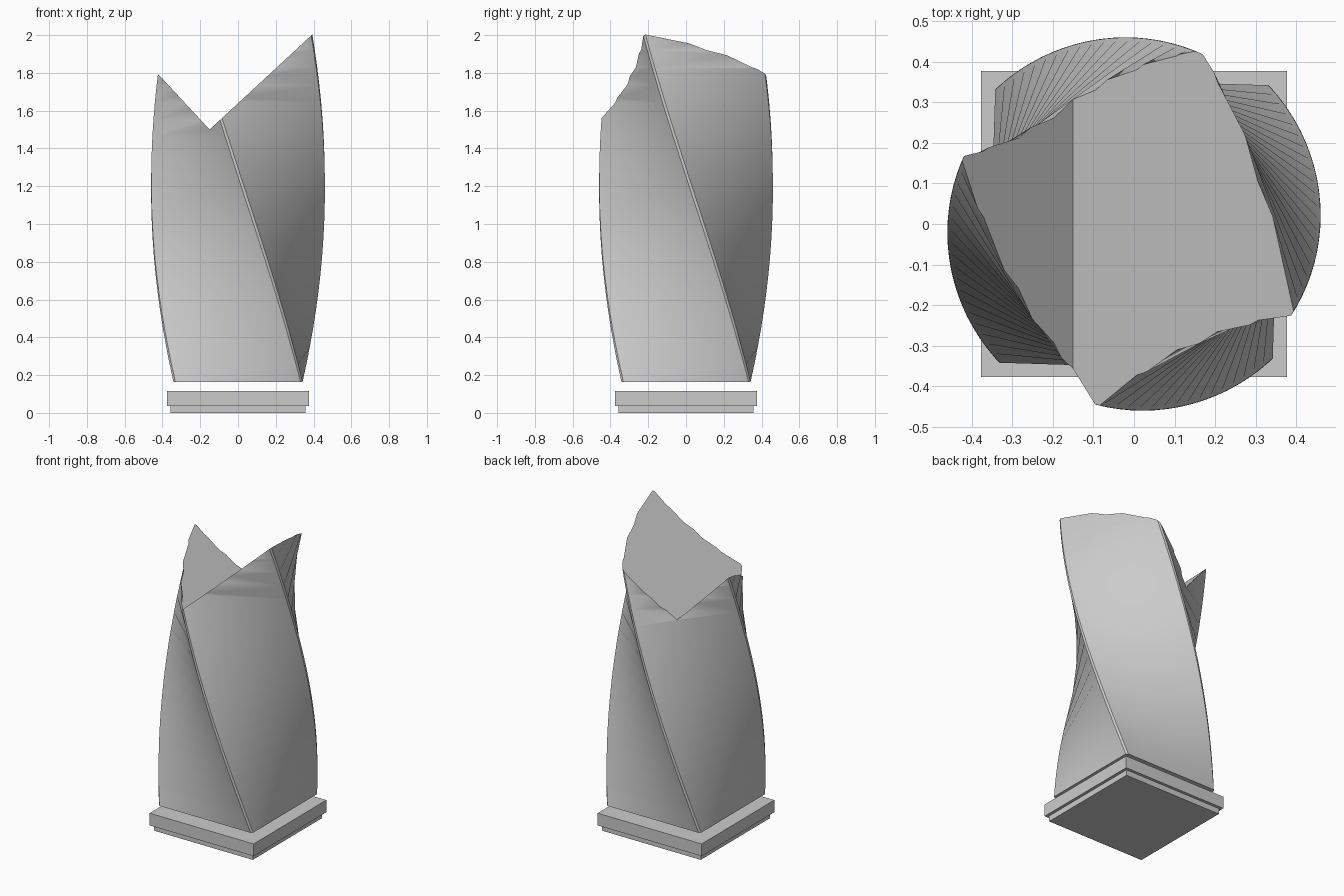
import bpy, bmesh, math
from mathutils import Vector, Matrix

cube = bpy.data.objects.get("Cube")
if cube:
    bpy.data.objects.remove(cube, do_unlink=True)

stone = bpy.data.materials.new("pale grey stone")
stone.use_nodes = True
stone.diffuse_color = (0.6, 0.6, 0.6, 1)
stone.node_tree.nodes["Principled BSDF"].inputs["Base Color"].default_value = (0.6, 0.6, 0.6, 1)


def add_object(name, bm):
    bmesh.ops.recalc_face_normals(bm, faces=bm.faces)
    mesh = bpy.data.meshes.new(name)
    bm.to_mesh(mesh)
    bm.free()
    mesh.materials.append(stone)
    obj = bpy.data.objects.new(name, mesh)
    bpy.context.collection.objects.link(obj)
    return obj


def slab(name, half, bottom, top):
    bm = bmesh.new()
    bmesh.ops.create_cube(bm, size=1)
    bmesh.ops.scale(bm, vec=(2 * half, 2 * half, top - bottom), verts=bm.verts)
    bmesh.ops.translate(bm, vec=(0, 0, (bottom + top) / 2), verts=bm.verts)
    return add_object(name, bm)


# Stepped square base
slab("base_foot", 0.358, 0, 0.037)
slab("base_slab", 0.377, 0.037, 0.117)

# Twisted, slightly tapered square tower with chamfered corners
BOTTOM, HEIGHT, LAYERS = 0.164, 2.22, 24
HALF, CHAMFER = 0.342, 0.011
outline = []
for quarter in range(4):
    turn = Matrix.Rotation(quarter * math.pi / 2, 3, 'Z')
    outline.append(turn @ Vector((HALF, HALF - CHAMFER, 0)))
    outline.append(turn @ Vector((HALF - CHAMFER, HALF, 0)))

bm = bmesh.new()
rings = []
for k in range(LAYERS + 1):
    t = k / LAYERS
    twist = Matrix.Rotation(-t * math.pi / 2, 3, 'Z')
    lift = Vector((0, 0, BOTTOM + HEIGHT * t))
    rings.append([bm.verts.new(twist @ p * (1 - 0.07 * t) + lift) for p in outline])
for low, high in zip(rings, rings[1:]):
    for i in range(len(outline)):
        j = (i + 1) % len(outline)
        bm.faces.new((low[i], low[j], high[j]))
        bm.faces.new((low[i], high[j], high[i]))
bm.faces.new(rings[0])
bm.faces.new(rings[-1])
tower = add_object("twisted_tower", bm)

# V-shaped wedge that slices the top into two slopes
valley_x, valley_z = -0.15, 1.5
profile = [(valley_x, valley_z), (valley_x + 1.08, valley_z + 1),
           (valley_x + 1.08, 3), (valley_x - 0.93, 3), (valley_x - 0.93, valley_z + 1)]
bm = bmesh.new()
face = bm.faces.new([bm.verts.new((x, -1, z)) for x, z in profile])
extruded = bmesh.ops.extrude_face_region(bm, geom=[face])["geom"]
bmesh.ops.translate(bm, vec=(0, 2, 0),
                    verts=[g for g in extruded if isinstance(g, bmesh.types.BMVert)])
cutter = add_object("top_cutter", bm)
cutter.hide_render = True

cut = tower.modifiers.new("top cut", 'BOOLEAN')
cut.operation = 'DIFFERENCE'
cut.solver = 'EXACT'
cut.object = cutter
bpy.ops.object.select_all(action='DESELECT')
tower.select_set(True)
bpy.context.view_layer.objects.active = tower
bpy.ops.object.modifier_apply(modifier=cut.name)
bpy.data.objects.remove(cutter, do_unlink=True)

# Soft twisted sides, crisp corners and cut edges
bpy.ops.object.shade_smooth_by_angle(angle=math.radians(35))
